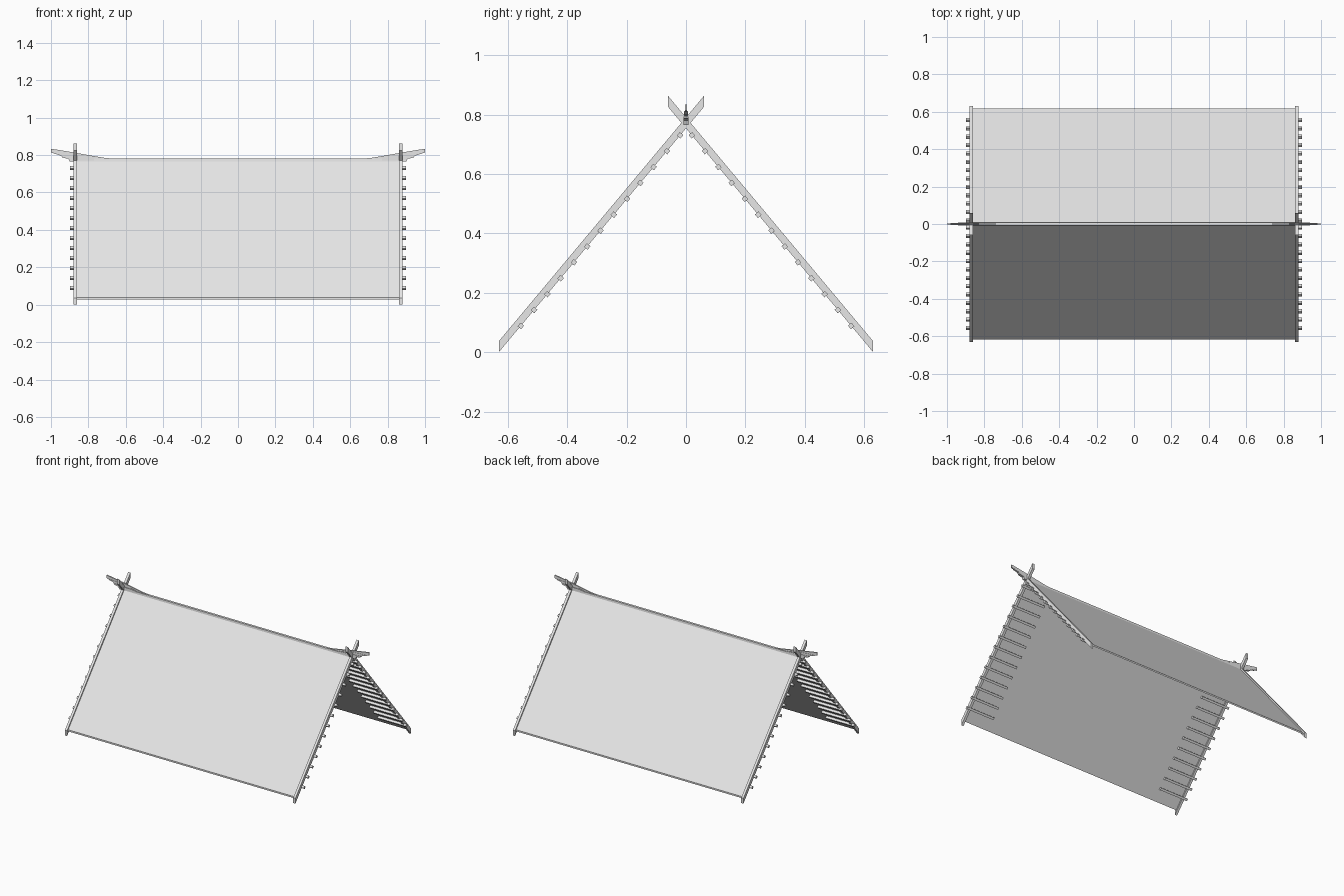
import bpy, bmesh, math
from mathutils import Vector

if "Cube" in bpy.data.objects:
    bpy.data.objects.remove(bpy.data.objects["Cube"], do_unlink=True)

GREY = bpy.data.materials.new("light_grey")
GREY.use_nodes = True
GREY.diffuse_color = (0.8, 0.8, 0.8, 1)
GREY.node_tree.nodes["Principled BSDF"].inputs["Base Color"].default_value = (0.8, 0.8, 0.8, 1)

SLOPE = 1.196          # rise of the roof per unit of depth
ANGLE = math.atan(SLOPE)
FOOT = 0.63            # depth of the rafter feet


def prism(name, profile, axis, lo, hi):
    """Extrude a closed profile along x (profile is y,z) or y (profile is x,z)."""
    bm = bmesh.new()
    place = (lambda p: (lo, p[0], p[1])) if axis == "x" else (lambda p: (p[0], lo, p[1]))
    face = bm.faces.new([bm.verts.new(place(p)) for p in profile])
    ext = bmesh.ops.extrude_face_region(bm, geom=[face])
    move = Vector((hi - lo, 0, 0)) if axis == "x" else Vector((0, hi - lo, 0))
    bmesh.ops.translate(bm, vec=move, verts=[g for g in ext["geom"] if isinstance(g, bmesh.types.BMVert)])
    bmesh.ops.recalc_face_normals(bm, faces=bm.faces)
    mesh = bpy.data.meshes.new(name)
    bm.to_mesh(mesh)
    bm.free()
    mesh.materials.append(GREY)
    obj = bpy.data.objects.new(name, mesh)
    bpy.context.collection.objects.link(obj)
    return obj


def band(side, y_foot, y_top, z_foot, height):
    """Sloping strip with plumb-cut ends, rising towards the ridge."""
    z_top = z_foot + (y_foot - y_top) * SLOPE
    return [(side * y_foot, z_foot), (side * y_top, z_top),
            (side * y_top, z_top + height), (side * y_foot, z_foot + height)]


def square(y, z, half, angle):
    c, s = math.cos(angle) * half, math.sin(angle) * half
    return [(y + c - s, z + s + c), (y - c - s, z - s + c),
            (y - c + s, z - s - c), (y + c + s, z + s - c)]


for side, face_name in ((-1, "front"), (1, "back")):
    # Roof slope between the gable rafters
    prism(f"{face_name}_roof_panel", band(side, 0.618, 0, 0.028, 0.011), "x", -0.865, 0.865)

    for end, end_name in ((-1, "right"), (1, "left")):
        # Crossed gable rafter
        prism(f"{face_name}_{end_name}_rafter", band(side, FOOT, -0.06, 0, 0.037),
              "x", end * 0.862, end * 0.879)
        # Row of purlin ends beneath the rafter
        for i in range(13):
            y = 0.556 - i * 0.0447
            z = (FOOT - y) * SLOPE
            prism(f"{face_name}_{end_name}_purlin", square(side * y, z, 0.0078, -side * ANGLE),
                  "x", end * 0.68, end * 0.897)

# Ridge cap along the top
prism("ridge_cap", [(-0.01, 0.762), (0.01, 0.762), (0.008, 0.781), (-0.008, 0.781)], "x", -0.862, 0.862)

# Upswept ridge ends: thin fin on stepped brackets
fin = [(0.66, 0.765), (0.9, 0.78), (0.98, 0.808), (1, 0.813),
       (1, 0.834), (0.89, 0.816), (0.8, 0.8), (0.72, 0.786), (0.66, 0.78)]
long_bracket = [(0.77, 0.765), (0.905, 0.78), (0.94, 0.787), (0.947, 0.8),
                (0.98, 0.806), (0.98, 0.812), (0.88, 0.806), (0.77, 0.785)]
short_bracket = [(0.77, 0.762), (0.9, 0.765), (0.907, 0.78), (0.94, 0.787), (0.94, 0.794), (0.77, 0.785)]
for end, end_name in ((-1, "right"), (1, "left")):
    for part, shape, half in (("ridge_fin", fin, 0.004), ("long_bracket", long_bracket, 0.006),
                              ("short_bracket", short_bracket, 0.009)):
        prism(f"{end_name}_{part}", [(end * x, z) for x, z in shape], "y", -half, half)
